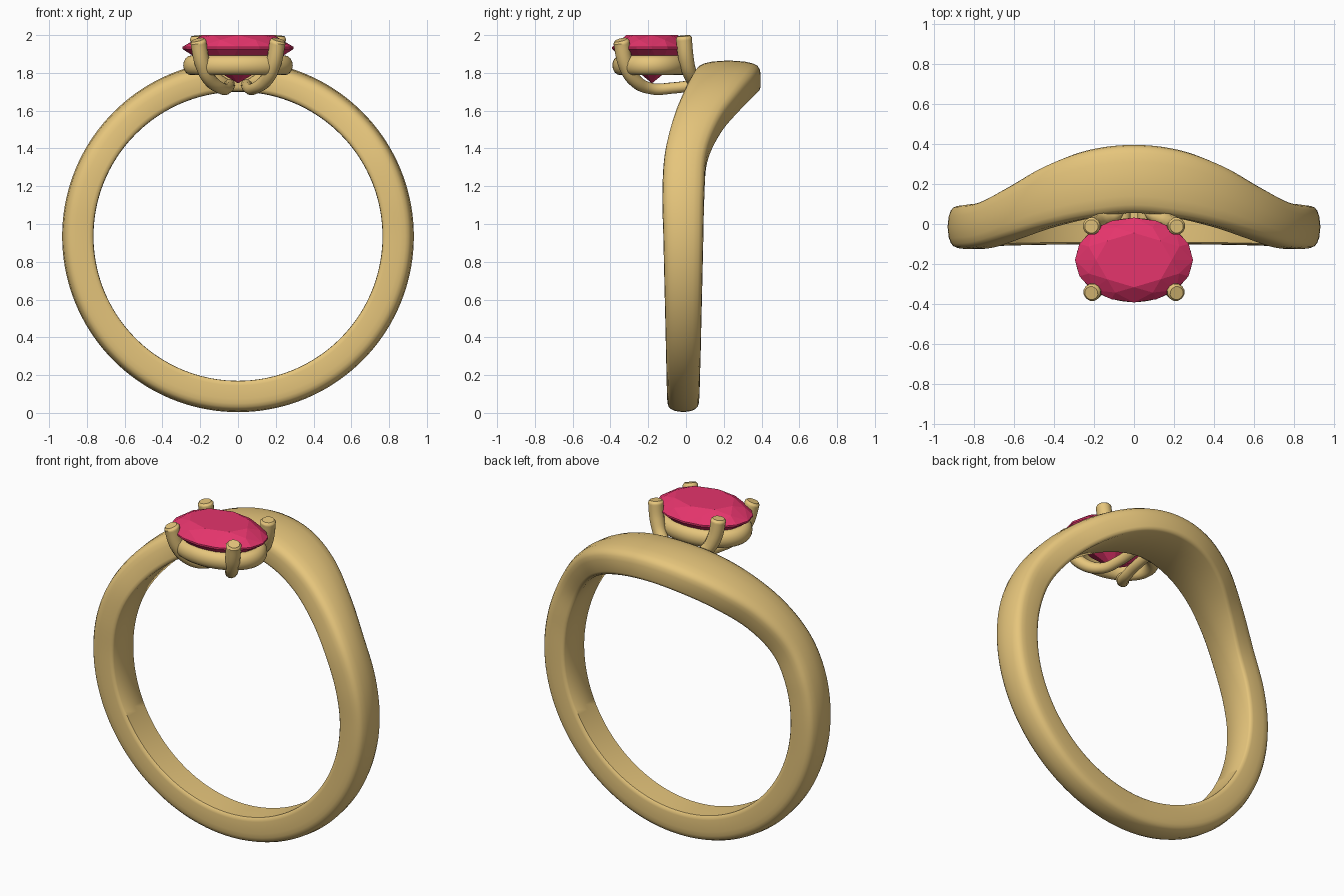
import bpy, bmesh
from math import sin, cos, pi, radians
from mathutils import Vector

if "Cube" in bpy.data.objects:
    bpy.data.objects.remove(bpy.data.objects["Cube"])


def material(name, rgb):
    m = bpy.data.materials.new(name)
    m.diffuse_color = (*rgb, 1)
    m.use_nodes = True
    m.node_tree.nodes["Principled BSDF"].inputs["Base Color"].default_value = m.diffuse_color
    return m


GOLD = material("gold", (0.79, 0.56, 0.20))
RUBY = material("red_gem", (0.78, 0.035, 0.15))


def finish(bm, name, mat, smooth_angle=None):
    bmesh.ops.recalc_face_normals(bm, faces=bm.faces)
    me = bpy.data.meshes.new(name)
    bm.to_mesh(me)
    bm.free()
    ob = bpy.data.objects.new(name, me)
    bpy.context.collection.objects.link(ob)
    me.materials.append(mat)
    if smooth_angle:
        smooth(ob, smooth_angle)
    return ob


def smooth(ob, angle):
    bpy.ops.object.select_all(action='DESELECT')
    ob.select_set(True)
    bpy.context.view_layer.objects.active = ob
    bpy.ops.object.shade_smooth_by_angle(angle=radians(angle))


def closed_loft(sections):
    """Skin closed sections arranged in a closed loop."""
    bm = bmesh.new()
    rings = [[bm.verts.new(p) for p in s] for s in sections]
    n = len(rings[0])
    for i, a in enumerate(rings):
        b = rings[(i + 1) % len(rings)]
        for j in range(n):
            k = (j + 1) % n
            bm.faces.new((a[j], a[k], b[k], b[j]))
    return bm


def spline(keys, t):
    """Catmull-Rom through evenly spaced keys, mirrored at both ends."""
    n = len(keys) - 1
    i = min(int(t), n - 1)
    f = t - i
    p = [keys[abs(k) if k <= n else 2 * n - k] for k in range(i - 1, i + 3)]
    return p[1] + 0.5 * f * (p[2] - p[0] + f * (2 * p[0] - 5 * p[1] + 4 * p[2] - p[3]
                             + f * (3 * (p[1] - p[2]) + p[3] - p[0])))


# Band: domed section swept round the finger, bowed backwards at the top
# (front and back edge y every 15 degrees from the top to the bottom)
FRONT = [.055, .03, -.015, -.07, -.113, -.125, -.12, -.115, -.11, -.106, -.103, -.101, -.10]
BACK = [.395, .37, .293, .188, .113, .097, .092, .087, .082, .078, .074, .072, .07]
half = [(0, .86), (.015, .885), (.05, .903), (.12, .915), (.25, .925)]
PROFILE = (half + [(.5, .931)] + [(1 - u, r) for u, r in reversed(half)]
           + [(1, .79), (.985, .775), (.94, .766), (.5, .765), (.06, .766), (.015, .775), (0, .79)])
STEPS = 144
sections = []
for i in range(STEPS):
    deg = 360 * i / STEPS
    t = min(deg, 360 - deg) / 15
    yf, yb = spline(FRONT, t), spline(BACK, t)
    a = radians(deg)
    sections.append([(r * sin(a), yf + u * (yb - yf), .935 + r * cos(a)) for u, r in PROFILE])
finish(closed_loft(sections), "band", GOLD, 45)

# Gallery: oval rail below the stone
CY = -.18
sections = []
for i in range(64):
    a = 2 * pi * i / 64
    sec = []
    for j in range(16):
        b = 2 * pi * j / 16
        w = .042 * cos(b)
        sec.append(((.248 + w) * cos(a), CY + (.168 + w) * sin(a), 1.84 + .052 * sin(b)))
    sections.append(sec)
finish(closed_loft(sections), "gallery_rail", GOLD, 60)


# Prongs: tapered wires, front pair runs under the stone to the band
def wire(name, pts):
    cu = bpy.data.curves.new(name, 'CURVE')
    cu.dimensions = '3D'
    cu.bevel_depth = 1
    cu.bevel_resolution = 4
    cu.use_fill_caps = True
    cu.resolution_u = 8
    sp = cu.splines.new('BEZIER')
    sp.bezier_points.add(len(pts) - 1)
    for bp, (x, y, z, r) in zip(sp.bezier_points, pts):
        bp.co = (x, y, z)
        bp.radius = r
        bp.handle_left_type = bp.handle_right_type = 'AUTO'
    ob = bpy.data.objects.new(name, cu)
    bpy.context.collection.objects.link(ob)
    cu.materials.append(GOLD)
    bpy.ops.object.select_all(action='DESELECT')
    ob.select_set(True)
    bpy.context.view_layer.objects.active = ob
    bpy.ops.object.convert(target='MESH')
    smooth(bpy.context.view_layer.objects.active, 50)


FRONT_WIRE = [(.213, -.345, 1.975, .034), (.21, -.342, 1.963, .044), (.188, -.32, 1.85, .042),
              (.15, -.275, 1.765, .036), (.085, -.185, 1.717, .031),
              (.055, -.07, 1.72, .03), (.045, .08, 1.74, .03)]
BACK_WIRE = [(.213, -.012, 1.996, .034), (.212, -.011, 1.984, .044), (.195, .0, 1.88, .042),
             (.155, .02, 1.80, .038), (.09, .05, 1.75, .034), (.05, .09, 1.74, .03)]
for side, s in (("left", -1), ("right", 1)):
    for name, pts in (("front_prong", FRONT_WIRE), ("back_prong", BACK_WIRE)):
        wire(f"{side}_{name}", [(s * x, y, z, r) for x, y, z, r in pts])

# Gem: faceted oval brilliant, hull of table, crown, girdle, pavilion and culet
bm = bmesh.new()
for n, offset, k, z in ((8, 0, .64, 2.0), (8, .5, .83, 1.975), (16, 0, 1, 1.937), (16, 0, 1, 1.927),
                        (8, .5, .5, 1.825), (1, 0, 0, 1.745)):
    for i in range(n):
        a = 2 * pi * (i + offset) / n
        bm.verts.new((.295 * k * cos(a), CY + .212 * k * sin(a), z))
bmesh.ops.convex_hull(bm, input=bm.verts)
bmesh.ops.dissolve_limit(bm, angle_limit=radians(1), verts=bm.verts, edges=bm.edges)
finish(bm, "gem", RUBY)
